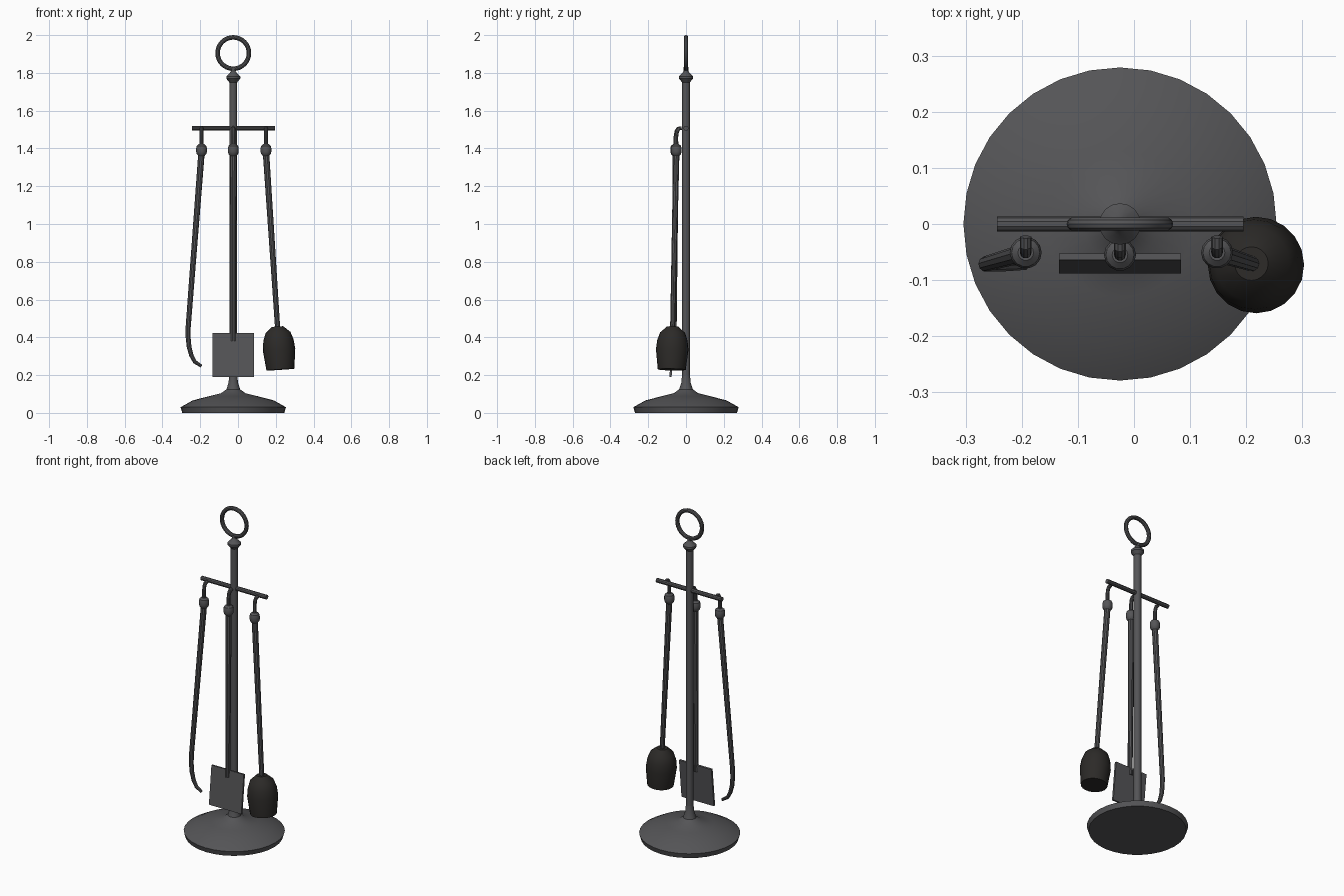
import bpy, bmesh, math
from mathutils import Vector, Matrix

if "Cube" in bpy.data.objects:
    bpy.data.objects.remove(bpy.data.objects["Cube"])


def material(name, rgb):
    m = bpy.data.materials.new(name)
    m.diffuse_color = (*rgb, 1)
    m.use_nodes = True
    m.node_tree.nodes["Principled BSDF"].inputs["Base Color"].default_value = m.diffuse_color
    return m


IRON = material("dark_iron", (0.09, 0.09, 0.095))
BRISTLE = material("bristle", (0.025, 0.023, 0.021))
CX = -0.025  # stand axis


def finish(obj, mat):
    obj.data.materials.append(mat)
    bpy.ops.object.select_all(action='DESELECT')
    obj.select_set(True)
    bpy.context.view_layer.objects.active = obj
    if obj.type == 'CURVE':
        bpy.ops.object.convert(target='MESH')
        obj = bpy.context.view_layer.objects.active
    bpy.ops.object.shade_smooth_by_angle(angle=math.radians(30))
    return obj


def from_bmesh(name, bm, mat):
    bmesh.ops.recalc_face_normals(bm, faces=bm.faces)
    mesh = bpy.data.meshes.new(name)
    bm.to_mesh(mesh)
    bm.free()
    obj = bpy.data.objects.new(name, mesh)
    bpy.context.collection.objects.link(obj)
    return finish(obj, mat)


def lathe(name, profile, sides, matrix, mat=IRON):
    """Revolve (radius, height) pairs about local z and cap both ends."""
    bm = bmesh.new()
    rings = []
    for r, z in profile:
        rings.append([bm.verts.new(matrix @ Vector((
            r * math.cos(2 * math.pi * i / sides),
            r * math.sin(2 * math.pi * i / sides), z))) for i in range(sides)])
    for a, b in zip(rings, rings[1:]):
        for i in range(sides):
            j = (i + 1) % sides
            bm.faces.new((a[i], a[j], b[j], b[i]))
    bm.faces.new(rings[0][::-1])
    bm.faces.new(rings[-1])
    return from_bmesh(name, bm, mat)


def rod(name, points, radii):
    """Round bar along a path, with a radius for each point."""
    cu = bpy.data.curves.new(name, 'CURVE')
    cu.dimensions = '3D'
    cu.bevel_depth = 1.0
    cu.bevel_resolution = 3
    cu.use_fill_caps = True
    sp = cu.splines.new('POLY')
    sp.points.add(len(points) - 1)
    for p, co, r in zip(sp.points, points, radii):
        p.co = (*co, 1)
        p.radius = r
    obj = bpy.data.objects.new(name, cu)
    bpy.context.collection.objects.link(obj)
    return finish(obj, IRON)


# Stand: domed base, pole with collar, ring handle and crossbar
axis = Matrix.Translation((CX, 0, 0))
lathe("base", [(0.27, 0), (0.279, 0.03), (0.215, 0.066), (0.13, 0.088),
               (0.065, 0.104), (0.036, 0.125), (0.025, 0.16), (0.021, 0.20)], 32, axis)
lathe("pole", [(0.021, 0.15), (0.021, 1.75), (0.037, 1.77), (0.037, 1.782),
               (0.02, 1.798), (0.012, 1.81), (0.012, 1.83)], 16, axis)
bpy.ops.mesh.primitive_torus_add(major_radius=0.083, minor_radius=0.012,
                                 major_segments=32, minor_segments=10,
                                 location=(CX, 0, 1.905), rotation=(math.pi / 2, 0, 0))
ring = bpy.context.object
ring.name = "ring_handle"
finish(ring, IRON)
rod("crossbar", [(CX - 0.219, 0, 1.507), (CX + 0.22, 0, 1.507)], [0.0133] * 2)

# Top of every tool: rounded knob and hanging hook
tops = {"poker": (-0.193, -0.051), "shovel": (CX, -0.055), "brush": (0.148, -0.051)}
for tool, (x, y) in tops.items():
    lathe(tool + "_knob", [(0.016, 1.36), (0.025, 1.37), (0.0285, 1.382), (0.0285, 1.402),
                           (0.025, 1.414), (0.014, 1.423)], 14, Matrix.Translation((x, y, 0)))
    rod(tool + "_hook", [(x, y, 1.41), (x, y, 1.465), (x, y + 0.004, 1.49),
                         (x, y + 0.012, 1.504), (x, y + 0.028, 1.508)], [0.0105] * 5)

# Poker shaft with curled tip
rod("poker_shaft", [(-0.193, -0.051, 1.38), (-0.264, -0.071, 0.45), (-0.264, -0.072, 0.40),
                    (-0.259, -0.073, 0.35), (-0.247, -0.074, 0.305),
                    (-0.228, -0.074, 0.27), (-0.193, -0.074, 0.247)],
    [0.017, 0.0135, 0.013, 0.0125, 0.0115, 0.0105, 0.008])

# Shovel shaft and leaning flat blade
rod("shovel_shaft", [(CX, -0.055, 1.38), (CX, -0.063, 0.38)], [0.017, 0.0135])
bpy.ops.mesh.primitive_cube_add(size=1, location=(CX, -0.0705, 0.306),
                                rotation=(math.radians(-6), 0, 0))
blade = bpy.context.object
blade.name = "shovel_blade"
blade.scale = (0.218, 0.012, 0.233)
bpy.ops.object.transform_apply(location=False, rotation=True, scale=True)
finish(blade, IRON)

# Brush shaft and bristle head, sharing one tilted axis
top, foot = Vector((0.148, -0.051, 1.38)), Vector((0.217, -0.073, 0.34))
rod("brush_shaft", [top, top.lerp(foot, 0.93)], [0.017, 0.0135])
tilt = Matrix.Translation(foot) @ (top - foot).to_track_quat('Z', 'Y').to_matrix().to_4x4()
lathe("brush_head", [(0.074, -0.111), (0.086, -0.005), (0.08, 0.045), (0.066, 0.085),
                     (0.03, 0.117)], 20, tilt, BRISTLE)
